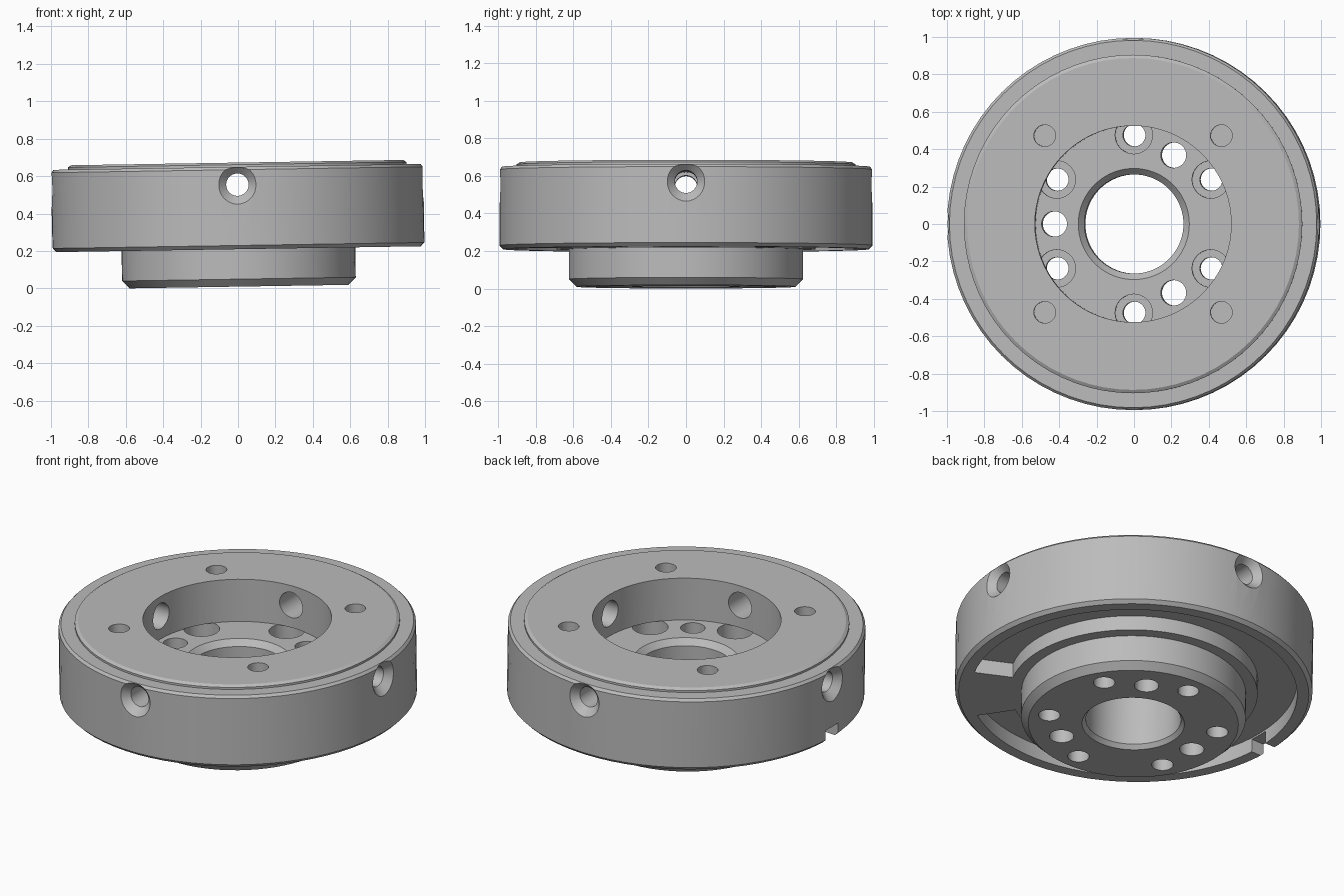
import bpy, bmesh
from math import radians, cos, sin, pi
from mathutils import Matrix

if "Cube" in bpy.data.objects:
    bpy.data.objects.remove(bpy.data.objects["Cube"], do_unlink=True)

steel = bpy.data.materials.new("light_grey_steel")
steel.use_nodes = True
GREY = (0.5, 0.5, 0.5, 1)
steel.diffuse_color = GREY
steel.node_tree.nodes["Principled BSDF"].inputs["Base Color"].default_value = GREY


def revolve(name, profile, steps=72, start=0, sweep=360, closed=True):
    """Spin an (r, z) profile about z; partial sweeps get end caps."""
    bm = bmesh.new()
    vs = [bm.verts.new((r, 0, z)) for r, z in profile]
    es = [bm.edges.new(p) for p in zip(vs, vs[1:])]
    if closed:
        es.append(bm.edges.new((vs[-1], vs[0])))
    bmesh.ops.rotate(bm, verts=vs, matrix=Matrix.Rotation(radians(start), 3, 'Z'))
    bmesh.ops.spin(bm, geom=vs + es, cent=(0, 0, 0), axis=(0, 0, 1),
                   angle=radians(sweep), steps=steps)
    bmesh.ops.remove_doubles(bm, verts=bm.verts[:], dist=1e-5)
    if sweep < 360:
        bmesh.ops.holes_fill(bm, edges=[e for e in bm.edges if e.is_boundary], sides=0)
    bmesh.ops.recalc_face_normals(bm, faces=bm.faces[:])
    mesh = bpy.data.meshes.new(name)
    bm.to_mesh(mesh)
    bm.free()
    mesh.materials.append(steel)
    ob = bpy.data.objects.new(name, mesh)
    bpy.context.collection.objects.link(ob)
    return ob


def cut(cutter):
    """Subtract a cutter from the flange, then remove it."""
    cutter.hide_render = True
    mod = flange.modifiers.new("cut", 'BOOLEAN')
    mod.operation = 'DIFFERENCE'
    mod.solver = 'EXACT'
    mod.object = cutter
    bpy.context.view_layer.objects.active = flange
    bpy.ops.object.modifier_apply(modifier=mod.name)
    bpy.data.objects.remove(cutter, do_unlink=True)


def drill(dist, degrees, radius, low, high):
    """Vertical round hole at a polar position."""
    a = radians(degrees)
    ob = revolve("drill", [(0, low), (radius, low), (radius, high), (0, high)],
                 steps=32, closed=False)
    ob.data.transform(Matrix.Translation((dist * cos(a), dist * sin(a), 0)))
    cut(ob)


FLOOR, RIM, TOP = 0.405, 0.2, 0.663

# Flange body: hub, ring, raised lip, wide recess and chamfered centre bore
flange = revolve("flange_body", [
    (0.285, 0), (0.585, 0), (0.625, 0.04), (0.625, RIM), (0.975, RIM),
    (0.995, 0.22), (0.995, 0.625), (0.982, 0.64), (0.905, 0.64), (0.905, 0.652),
    (0.887, TOP), (0.525, TOP), (0.525, FLOOR), (0.297, FLOOR),
    (0.265, 0.37), (0.265, 0.025)])

# Underside channel, interrupted by one bridge
cut(revolve("channel", [(0.69, 0.1), (0.91, 0.1), (0.91, 0.29), (0.69, 0.29)],
            start=-27, sweep=330))

# Notch through the outer rim into the channel
bm = bmesh.new()
bmesh.ops.create_cube(bm, size=1, matrix=Matrix.Translation((-0.95, 0, 0.19))
                      @ Matrix.Diagonal((0.2, 0.12, 0.18, 1)))
mesh = bpy.data.meshes.new("notch")
bm.to_mesh(mesh)
bm.free()
mesh.materials.append(steel)
notch = bpy.data.objects.new("notch", mesh)
bpy.context.collection.objects.link(notch)
cut(notch)

# Six counterbored bolt holes and three plain holes through the hub
for i in range(6):
    drill(0.475, 30 + 60 * i, 0.1, 0.27, FLOOR + 0.001)
    drill(0.475, 30 + 60 * i, 0.06, -0.1, 0.3)
for i in range(3):
    drill(0.425, 60 + 120 * i, 0.068, -0.1, 0.5)

# Four blind holes in the top face
for i in range(4):
    drill(0.668, 45 + 90 * i, 0.058, 0.5, 0.8)

# Four countersunk radial holes through the ring wall
for i in range(4):
    ob = revolve("radial_drill", [
        (0, 0.45), (0.078, 0.45), (0.078, 0.74), (0.06, 0.74),
        (0.06, 0.95), (0.13, 1.02), (0, 1.02)], steps=32, closed=False)
    ob.data.transform(Matrix.Translation((0, 0, 0.545))
                      @ Matrix.Rotation(i * pi / 2, 4, 'Z')
                      @ Matrix.Rotation(pi / 2, 4, 'Y'))
    cut(ob)

# Slight tilt, then rest on the ground and centre
flange.data.transform(Matrix.Rotation(-0.016, 4, 'Y'))
xs, ys, zs = zip(*(v.co for v in flange.data.vertices))
flange.data.transform(Matrix.Translation((-(min(xs) + max(xs)) / 2,
                                          -(min(ys) + max(ys)) / 2, -min(zs))))

bpy.ops.object.select_all(action='DESELECT')
flange.select_set(True)
bpy.context.view_layer.objects.active = flange
bpy.ops.object.shade_smooth_by_angle(angle=radians(25))
